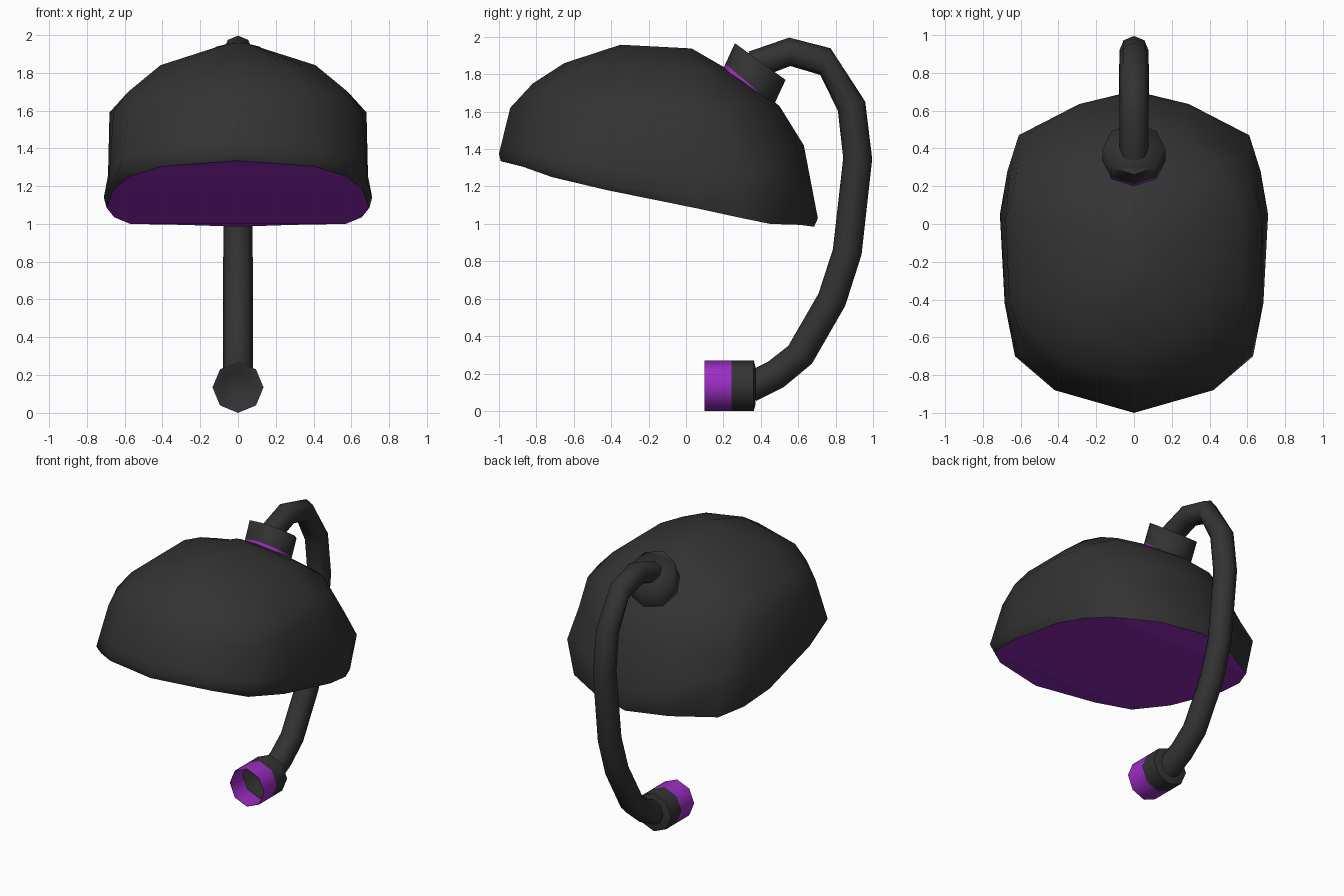
import bpy, bmesh, math
from mathutils import Vector

if "Cube" in bpy.data.objects:
    bpy.data.objects.remove(bpy.data.objects["Cube"])


def material(name, rgb):
    m = bpy.data.materials.new(name)
    m.diffuse_color = (*rgb, 1)
    m.use_nodes = True
    m.node_tree.nodes["Principled BSDF"].inputs["Base Color"].default_value = m.diffuse_color
    return m


GRAY = material("charcoal", (0.033, 0.033, 0.033))
PURPLE = material("purple", (0.33, 0.027, 0.55))


def loft(name, rings, mat, cap_start=False, cap_end=False, angle=60):
    """Skin a list of closed rings and optionally cap the ends."""
    bm = bmesh.new()
    rows = [[bm.verts.new(p) for p in ring] for ring in rings]
    n = len(rows[0])
    for a, b in zip(rows, rows[1:]):
        for i in range(n):
            j = (i + 1) % n
            bm.faces.new((a[i], a[j], b[j], b[i]))
    if cap_start:
        bm.faces.new(rows[0])
    if cap_end:
        bm.faces.new(rows[-1])
    bmesh.ops.recalc_face_normals(bm, faces=bm.faces)
    me = bpy.data.meshes.new(name)
    bm.to_mesh(me)
    bm.free()
    me.materials.append(mat)
    ob = bpy.data.objects.new(name, me)
    bpy.context.collection.objects.link(ob)
    bpy.context.view_layer.objects.active = ob
    ob.select_set(True)
    bpy.ops.object.shade_smooth_by_angle(angle=math.radians(angle))
    ob.select_set(False)
    return ob


def ring(y, z, axis, r, n=8):
    """Polygon ring around a centre on the x = 0 plane, axis given as (y, z)."""
    side = Vector((1, 0, 0))
    up = Vector((0, -axis[1], axis[0])).normalized()
    c = Vector((0, y, z))
    return [c + r * (math.cos(2 * math.pi * i / n) * side
                     + math.sin(2 * math.pi * i / n) * up) for i in range(n)]


def mirrored(half):
    """Close a front-to-back half outline by mirroring it in x."""
    return half + [(-x, y, z) for x, y, z in half[-2:0:-1]]


# Dome: half outlines from front to back for lip, rim, shoulder and crown
lip = mirrored([(0, -.99, 1.335), (.40, -.87, 1.305), (.58, -.715, 1.25),
                (.66, -.42, 1.18), (.695, .05, 1.085), (.655, .28, 1.035),
                (.57, .45, 1.0), (.29, .61, .995), (0, .685, .985)])
rim = mirrored([(0, -1, 1.375), (.42, -.88, 1.345), (.63, -.70, 1.28),
                (.685, -.42, 1.21), (.71, .05, 1.14), (.67, .28, 1.18),
                (.61, .47, 1.25), (.29, .635, 1.10), (0, .705, 1.03)])
shoulder = mirrored([(0, -.94, 1.62), (.39, -.80, 1.60), (.575, -.64, 1.57),
                     (.66, -.42, 1.59), (.68, .02, 1.59), (.63, .21, 1.59),
                     (.595, .36, 1.44), (.28, .57, 1.43), (0, .63, 1.42)])
slope = mirrored([(0, -.82, 1.75), (.35, -.73, 1.73), (.53, -.59, 1.67),
                  (.58, -.38, 1.70), (.58, .0, 1.70), (.54, .16, 1.68),
                  (.44, .33, 1.68), (.25, .45, 1.64), (0, .50, 1.63)])
crown = mirrored([(0, -.65, 1.86), (.25, -.58, 1.85), (.36, -.48, 1.83),
                  (.41, -.30, 1.84), (.41, -.02, 1.84), (.38, .12, 1.815),
                  (.32, .21, 1.79), (.18, .30, 1.76), (0, .33, 1.765)])
# Side walls pull in just above the rim, staying level with the shoulder
wall = []
for a, b in zip(rim, shoulder):
    x, y, z = Vector(a).lerp(Vector(b), .25)
    wall.append((max(-.688, min(.688, x)), y, z))
# Narrow ridge along the top, running through the crown outline
ridge = [(x * .15, -.35 + (y + .65) / .98 * .38, 1.958 - (y + .65) / .98 * .02)
         for x, y, z in crown]
loft("dome", [lip, rim, wall, shoulder, slope, crown, ridge], GRAY,
     cap_end=True, angle=50)

# Underside: strips across the dome opening
bm = bmesh.new()
vs = [bm.verts.new(p) for p in lip]
n = len(vs)
for i in range(n // 2):
    quad = [vs[i], vs[i + 1], vs[(n - i - 1) % n], vs[(n - i) % n]]
    bm.faces.new(list(dict.fromkeys(quad)))
bmesh.ops.recalc_face_normals(bm, faces=bm.faces)
bm.normal_update()
if sum(f.normal.z for f in bm.faces) > 0:
    bmesh.ops.reverse_faces(bm, faces=bm.faces)
me = bpy.data.meshes.new("dome_underside")
bm.to_mesh(me)
bm.free()
me.materials.append(PURPLE)
bpy.context.collection.objects.link(bpy.data.objects.new("dome_underside", me))

# Bent tube from the lower socket to the collar
path = [(.34, .125), (.48, .195), (.61, .30), (.78, .595), (.862, .85),
        (.918, 1.35), (.885, 1.63), (.745, 1.868), (.555, 1.92), (.36, 1.85)]
rings = []
for i, p in enumerate(path):
    a, b = path[max(i - 1, 0)], path[min(i + 1, len(path) - 1)]
    d = (-.93, .36) if i == 7 else (b[0] - a[0], b[1] - a[1])
    rings.append(ring(*p, d, .08 - .0005 * i))
loft("tube", rings, GRAY, True, True)

# Collar on top of the dome, with a purple base showing at its front
axis = Vector((.587, .81)).normalized()
lean = Vector((0, -.42, -.907))


def collar_ring(depth, tilt=0.0):
    c = Vector((.397, 1.868))
    return [p + lean * (depth + tilt * (p.y - c.x))
            for p in ring(c.x, c.y, axis, .167)]


loft("collar", [collar_ring(0), collar_ring(.135, .1)], GRAY, True, False, 100)
loft("collar_base", [collar_ring(.135, .1), collar_ring(.25)], PURPLE, False, True)

# Lower socket: dark closed back and open purple cup
loft("socket_back", [ring(.285, .135, (1, 0), .09),
                     ring(.243, .135, (1, 0), .133),
                     ring(.243, .135, (1, 0), .135),
                     ring(.362, .135, (1, 0), .135),
                     ring(.372, .135, (1, 0), .10)], GRAY, True, True)
loft("socket_cup", [ring(.245, .135, (1, 0), .132),
                    ring(.10, .135, (1, 0), .132),
                    ring(.10, .135, (1, 0), .135),
                    ring(.243, .135, (1, 0), .135)], PURPLE)
